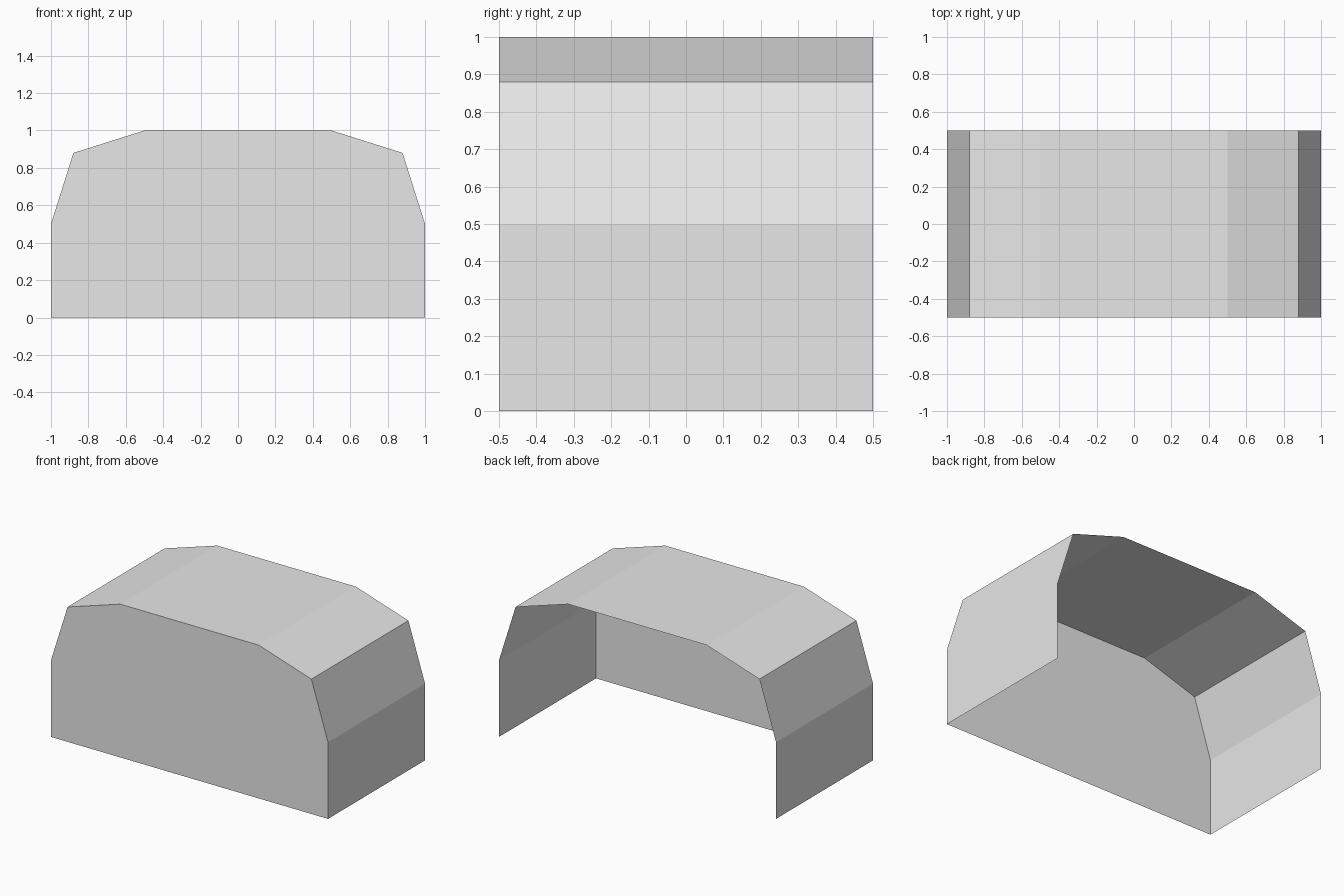
import bpy
import bmesh

cube = bpy.data.objects.get("Cube")
if cube:
    bpy.data.objects.remove(cube, do_unlink=True)

# Plain grey
grey = bpy.data.materials.new("light grey")
grey.use_nodes = True
colour = (0.8, 0.8, 0.8, 1)
grey.diffuse_color = colour
grey.node_tree.nodes["Principled BSDF"].inputs["Base Color"].default_value = colour

# Half of the arch outline, mirrored across x
half = [(1, 0), (1, 0.5), (0.88, 0.88), (0.5, 1)]
outline = half + [(-x, z) for x, z in reversed(half)]
FRONT, DEPTH = -0.5, 1.0


def add_part(name, bm):
    mesh = bpy.data.meshes.new(name)
    bm.to_mesh(mesh)
    bm.free()
    mesh.materials.append(grey)
    obj = bpy.data.objects.new(name, mesh)
    bpy.context.collection.objects.link(obj)
    return obj


# Walls and roof: one thin folded sheet, open at the back and below
bm = bmesh.new()
front = [bm.verts.new((x, FRONT, z)) for x, z in outline]
back = [bm.verts.new((x, FRONT + DEPTH, z)) for x, z in outline]
for i in range(len(outline) - 1):
    bm.faces.new((front[i], back[i], back[i + 1], front[i + 1]))
add_part("arched_shell", bm)

# Flat panel closing the front
bm = bmesh.new()
bm.faces.new([bm.verts.new((x, FRONT, z)) for x, z in outline])
add_part("front_panel", bm)
